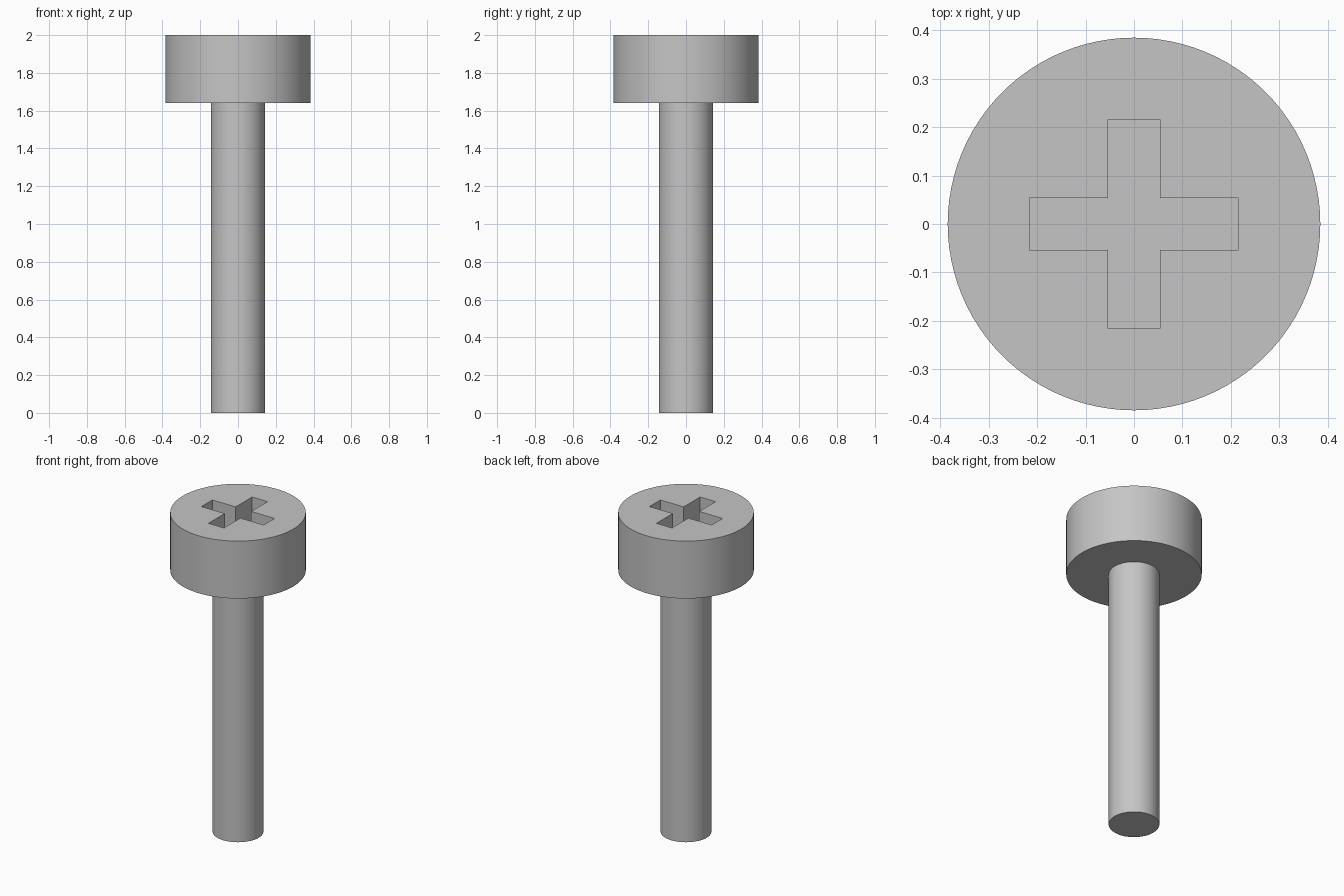
import bpy

cube = bpy.data.objects.get("Cube")
if cube:
    bpy.data.objects.remove(cube, do_unlink=True)

TOP, HEAD_BASE = 2.0, 1.64
HEAD_R, SHAFT_R = 0.385, 0.144
SLOT_LEN, SLOT_W, SLOT_DEPTH = 0.432, 0.108, 0.2

steel = bpy.data.materials.new("grey_steel")
steel.use_nodes = True
colour = (0.56, 0.56, 0.56, 1)
steel.diffuse_color = colour
steel.node_tree.nodes["Principled BSDF"].inputs["Base Color"].default_value = colour


def cylinder(name, radius, bottom, top):
    bpy.ops.mesh.primitive_cylinder_add(
        vertices=96, radius=radius, depth=top - bottom,
        location=(0, 0, (bottom + top) / 2))
    obj = bpy.context.object
    obj.name = name
    obj.data.materials.append(steel)
    return obj


def smooth(obj):
    bpy.ops.object.select_all(action="DESELECT")
    obj.select_set(True)
    bpy.context.view_layer.objects.active = obj
    bpy.ops.object.shade_smooth_by_angle(angle=0.6)


# Shaft and head
shaft = cylinder("shaft", SHAFT_R, 0, HEAD_BASE)
head = cylinder("head", HEAD_R, HEAD_BASE, TOP)

# Cross-shaped drive recess, cut by two crossing bars
for name, size in (("slot_cutter_x", (SLOT_LEN, SLOT_W)),
                   ("slot_cutter_y", (SLOT_W, SLOT_LEN))):
    bpy.ops.mesh.primitive_cube_add(size=1, location=(0, 0, TOP))
    cutter = bpy.context.object
    cutter.name = name
    cutter.scale = (*size, SLOT_DEPTH * 2)
    cutter.data.materials.append(steel)
    bpy.context.view_layer.update()
    bpy.context.view_layer.objects.active = head
    cut = head.modifiers.new(name, "BOOLEAN")
    cut.operation = "DIFFERENCE"
    cut.solver = "EXACT"
    cut.object = cutter
    bpy.ops.object.modifier_apply(modifier=cut.name)
    bpy.data.objects.remove(cutter, do_unlink=True)

for part in (shaft, head):
    smooth(part)
